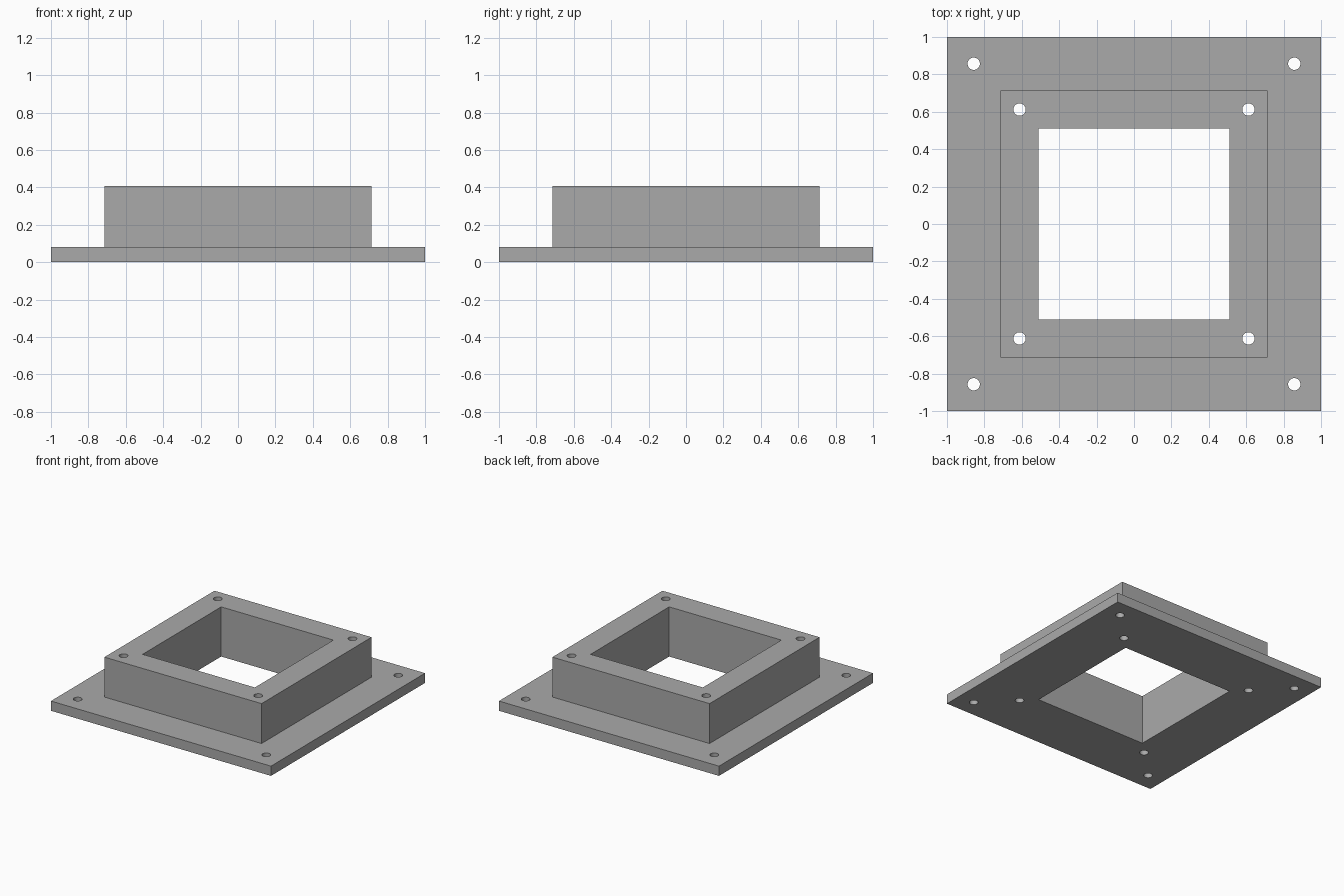
import bpy
from mathutils import Vector

cube = bpy.data.objects.get("Cube")
if cube:
    bpy.data.objects.remove(cube, do_unlink=True)

PLATE_TOP, COLLAR_TOP = 0.08, 0.408
PLATE, COLLAR, OPENING = 1.0, 0.714, 0.51   # half widths
HOLE_RADIUS = 0.033

grey = bpy.data.materials.new("mid grey")
grey.use_nodes = True
grey.diffuse_color = (0.4, 0.4, 0.4, 1)
grey.node_tree.nodes["Principled BSDF"].inputs["Base Color"].default_value = grey.diffuse_color


def block(name, half, bottom, top):
    """Square block given by its half width and height range."""
    bpy.ops.mesh.primitive_cube_add(size=1, location=(0, 0, (bottom + top) / 2))
    obj = bpy.context.object
    obj.name = name
    obj.scale = Vector((2 * half, 2 * half, top - bottom))
    bpy.ops.object.transform_apply(location=True, rotation=False, scale=True)
    obj.data.materials.clear()
    obj.data.materials.append(grey)
    return obj


def combine(target, tool, operation):
    """Apply an exact boolean and remove the tool object."""
    tool.hide_render = True
    mod = target.modifiers.new(operation.lower(), "BOOLEAN")
    mod.operation = operation
    mod.solver = "EXACT"
    mod.object = tool
    bpy.context.view_layer.objects.active = target
    bpy.ops.object.modifier_apply(modifier=mod.name)
    bpy.data.objects.remove(tool, do_unlink=True)


# Base plate with the raised collar joined on
flange = block("mounting_flange", PLATE, 0, PLATE_TOP)
combine(flange, block("collar", COLLAR, PLATE_TOP / 2, COLLAR_TOP), "UNION")

# Square opening through the middle
combine(flange, block("opening_cutter", OPENING, -0.2, 0.6), "DIFFERENCE")

# Bolt holes at the corners of the plate and of the collar
for offset in (0.857, 0.612):
    for sx in (-1, 1):
        for sy in (-1, 1):
            bpy.ops.mesh.primitive_cylinder_add(
                vertices=32, radius=HOLE_RADIUS, depth=1,
                location=(sx * offset, sy * offset, 0.2))
            hole = bpy.context.object
            hole.name = "hole_cutter"
            hole.data.materials.append(grey)
            combine(flange, hole, "DIFFERENCE")

# Smooth hole walls, crisp plate edges
bpy.ops.object.select_all(action="DESELECT")
flange.select_set(True)
bpy.context.view_layer.objects.active = flange
bpy.ops.object.shade_smooth_by_angle()
